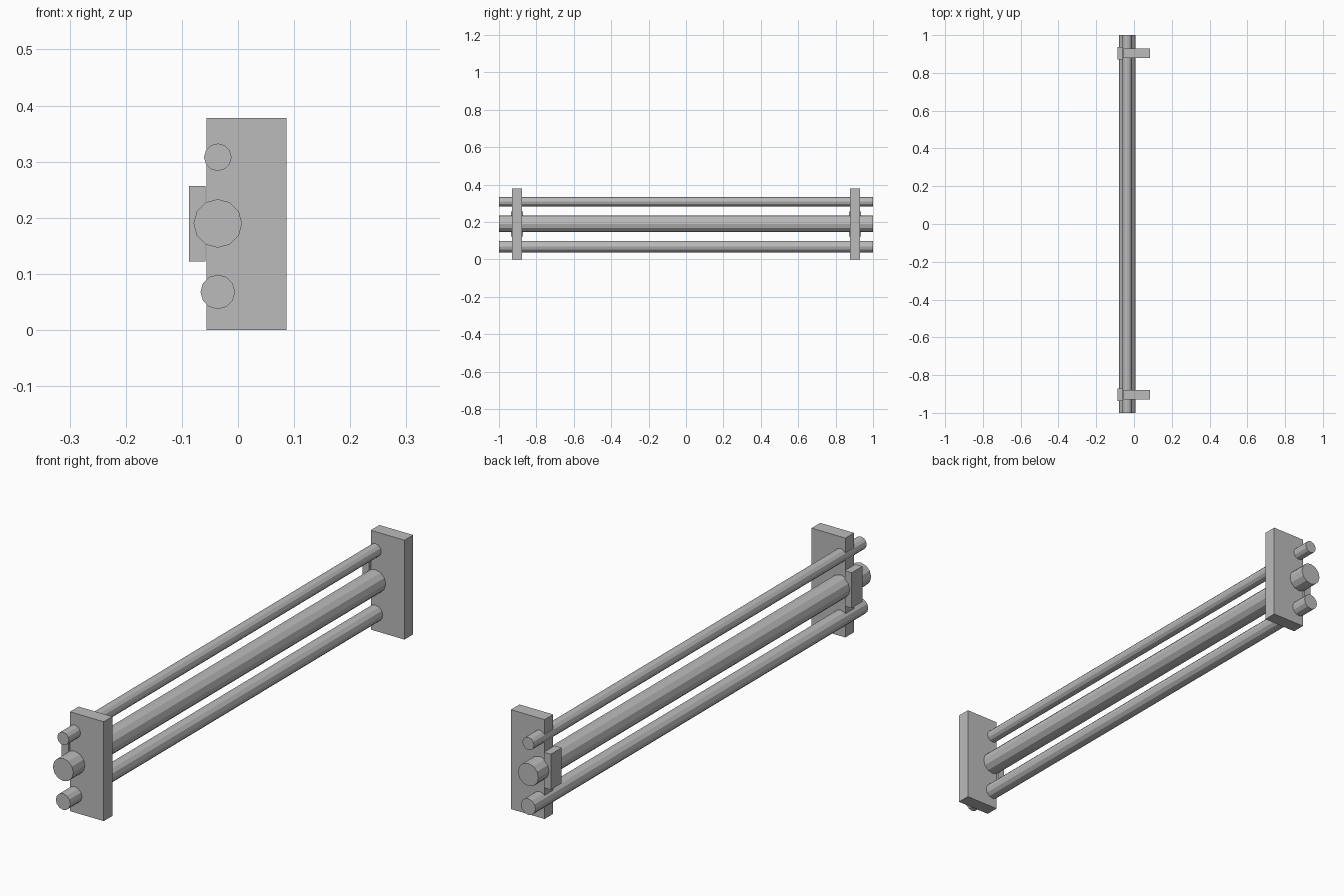
import bpy, bmesh, math
from mathutils import Matrix

if "Cube" in bpy.data.objects:
    bpy.data.objects.remove(bpy.data.objects["Cube"])

grey = bpy.data.materials.new("plain_grey")
grey.diffuse_color = (0.5, 0.5, 0.5, 1)
grey.use_nodes = True
grey.node_tree.nodes["Principled BSDF"].inputs["Base Color"].default_value = grey.diffuse_color


def finish(name, bm):
    mesh = bpy.data.meshes.new(name)
    bm.to_mesh(mesh)
    bm.free()
    mesh.materials.append(grey)
    obj = bpy.data.objects.new(name, mesh)
    bpy.context.collection.objects.link(obj)


def rail(name, x, z, radius, sides=12):
    bm = bmesh.new()
    bmesh.ops.create_cone(bm, cap_ends=True, segments=sides,
                          radius1=radius, radius2=radius, depth=2)
    turn = Matrix.Translation((x, 0, z)) @ Matrix.Rotation(math.pi / 2, 4, 'X')
    bmesh.ops.transform(bm, matrix=turn, verts=bm.verts)
    finish(name, bm)


def box(name, x0, x1, y, depth, z0, z1):
    bm = bmesh.new()
    bmesh.ops.create_cube(bm, size=1)
    bmesh.ops.scale(bm, vec=(x1 - x0, depth, z1 - z0), verts=bm.verts)
    bmesh.ops.translate(bm, vec=((x0 + x1) / 2, y, (z0 + z1) / 2), verts=bm.verts)
    finish(name, bm)


# Three long rails running front to back
rail("top_rail", -0.036, 0.308, 0.0245)
rail("middle_rail", -0.036, 0.19, 0.0432)
rail("bottom_rail", -0.036, 0.068, 0.0307)

# End brackets, each with a small clamp plate on the left
for side, y in (("front", -0.904), ("back", 0.904)):
    box(side + "_bracket", -0.056, 0.086, y, 0.052, 0, 0.378)
    box(side + "_clamp_plate", -0.087, -0.058, y, 0.065, 0.122, 0.257)
